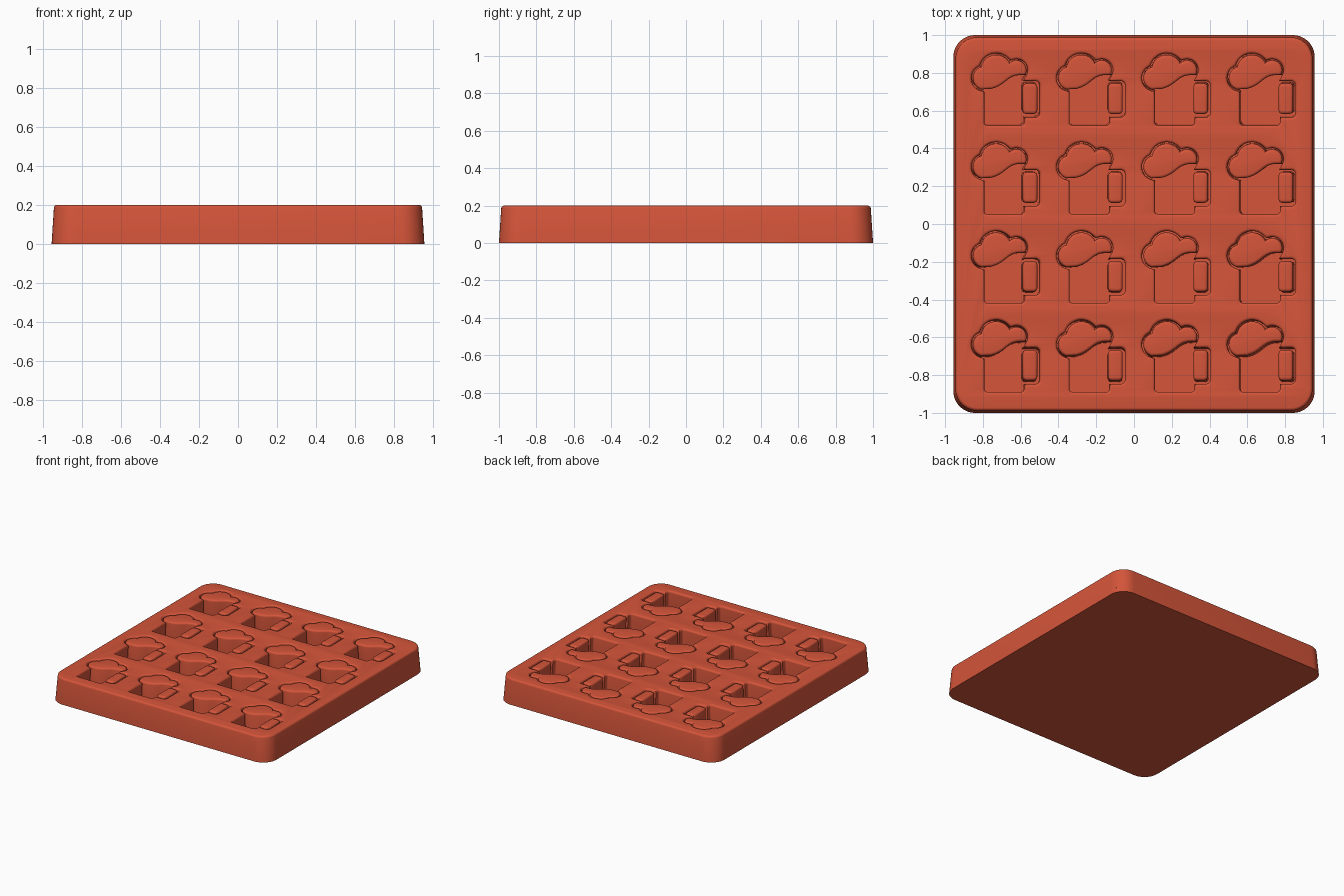
import bpy, bmesh
from math import sin, cos, radians
from mathutils import Vector
from mathutils.geometry import interpolate_bezier

HEIGHT, FLOOR, ROUND = 0.2, 0.04, 0.015
HALF_X, HALF_Y = 0.944, 0.987      # slab half sizes at the top
FLARE = 0.0135                     # extra width at the foot

cube = bpy.data.objects.get("Cube")
if cube:
    bpy.data.objects.remove(cube, do_unlink=True)

red = bpy.data.materials.new("silicone_red")
red.use_nodes = True
red.diffuse_color = (0.66, 0.09, 0.042, 1)
bsdf = next(n for n in red.node_tree.nodes if n.type == 'BSDF_PRINCIPLED')
bsdf.inputs["Base Color"].default_value = red.diffuse_color
bsdf.inputs["Roughness"].default_value = 0.6


def arc(cx, cy, r, start, end, steps=8):
    """Points along an arc, angles in degrees."""
    angles = [radians(start + (end - start) * i / steps) for i in range(steps + 1)]
    return [(cx + r * cos(a), cy + r * sin(a)) for a in angles]


def rounded_rect(x0, x1, y0, y1, r, steps=6):
    return (arc(x1 - r, y1 - r, r, 90, 0, steps) + arc(x1 - r, y0 + r, r, 0, -90, steps)
            + arc(x0 + r, y0 + r, r, -90, -180, steps) + arc(x0 + r, y1 - r, r, 180, 90, steps))


def filled_mesh(name, outlines, z0, z1, bevel):
    """Extrude closed outlines, inner ones being holes, into a mesh object."""
    curve = bpy.data.curves.new(name + "_outline", 'CURVE')
    curve.dimensions, curve.fill_mode = '2D', 'BOTH'
    curve.extrude = (z1 - z0) / 2 - bevel
    curve.bevel_depth, curve.bevel_resolution = bevel, 3
    for points in outlines:
        spline = curve.splines.new('POLY')
        spline.points.add(len(points) - 1)
        for p, (x, y) in zip(spline.points, points):
            p.co = (x, y, 0, 1)
        spline.use_cyclic_u = True
    temp = bpy.data.objects.new(name + "_temp", curve)
    bpy.context.collection.objects.link(temp)
    depsgraph = bpy.context.evaluated_depsgraph_get()
    mesh = bpy.data.meshes.new_from_object(temp.evaluated_get(depsgraph))
    bpy.data.objects.remove(temp, do_unlink=True)
    bpy.data.curves.remove(curve)
    for v in mesh.vertices:
        v.co.z += (z0 + z1) / 2
    mesh.name = name
    mesh.materials.clear()
    mesh.materials.append(red)
    obj = bpy.data.objects.new(name, mesh)
    bpy.context.collection.objects.link(obj)
    return obj


def finish(obj, cut=None):
    """Trim below the cut height, flare the sides and smooth the shading."""
    bm = bmesh.new()
    bm.from_mesh(obj.data)
    bmesh.ops.remove_doubles(bm, verts=bm.verts, dist=0.0002)
    if cut:
        bmesh.ops.bisect_plane(bm, geom=bm.verts[:] + bm.edges[:] + bm.faces[:],
                               plane_co=(0, 0, cut), plane_no=(0, 0, 1), clear_inner=True)
    for v in bm.verts:
        grow = 1 + FLARE * (1 - v.co.z / HEIGHT)
        v.co.x *= grow
        v.co.y *= grow
    bmesh.ops.recalc_face_normals(bm, faces=bm.faces)
    bm.to_mesh(obj.data)
    bm.free()
    bpy.ops.object.select_all(action='DESELECT')
    obj.select_set(True)
    bpy.context.view_layer.objects.active = obj
    bpy.ops.object.shade_smooth_by_angle(angle=radians(35))


# Mug cavity: foam lobes, handle, then the body
cavity = (arc(-0.112, 0.058, 0.085, 259, 116, 12)
          + arc(-0.05, 0.10, 0.105, 161, 41, 12)[1:]
          + arc(0.057, 0.10, 0.074, 112, -35, 12)[1:]
          + arc(0.157, 0.02, 0.038, 90, 0, 6)
          + arc(0.157, -0.126, 0.038, 0, -90, 6)
          + [(0.112, -0.164)]
          + arc(0.082, -0.176, 0.03, 0, -90, 6)
          + arc(-0.098, -0.176, 0.03, -90, -180, 6))

# Raised island inside the foam, with a wavy lower edge
wave = interpolate_bezier(Vector((0.094, 0.09)), Vector((-0.01, 0.095)),
                          Vector((0.0, 0.025)), Vector((-0.1, 0.013)), 14)
foam_island = (arc(-0.112, 0.058, 0.047, 250, 96, 9)
               + arc(-0.05, 0.10, 0.067, 176, 20, 10)[1:]
               + arc(0.057, 0.10, 0.038, 130, -15, 8)
               + [(p.x, p.y) for p in wave[1:-1]])

# Raised island inside the handle
handle_island = rounded_rect(0.105, 0.152, -0.116, 0.016, 0.006, 2)

# Top plate with a grid of cavities
outlines = [rounded_rect(ROUND - HALF_X, HALF_X - ROUND, ROUND - HALF_Y, HALF_Y - ROUND, 0.1, 10)]
for column in range(4):
    for row in range(4):
        cx, cy = (column - 1.5) * 0.451 - 0.002, (row - 1.5) * 0.47 + 0.008
        for shape in (cavity, foam_island, handle_island):
            outlines.append([(cx + x, cy + y) for x, y in shape])
finish(filled_mesh("mould_top", outlines, 0, HEIGHT, ROUND), FLOOR)

# Base slab, whose upper face is the cavity floor
base = rounded_rect(-HALF_X, HALF_X, -HALF_Y, HALF_Y, 0.1 + ROUND, 10)
finish(filled_mesh("mould_base", [base], 0, FLOOR, 0))
